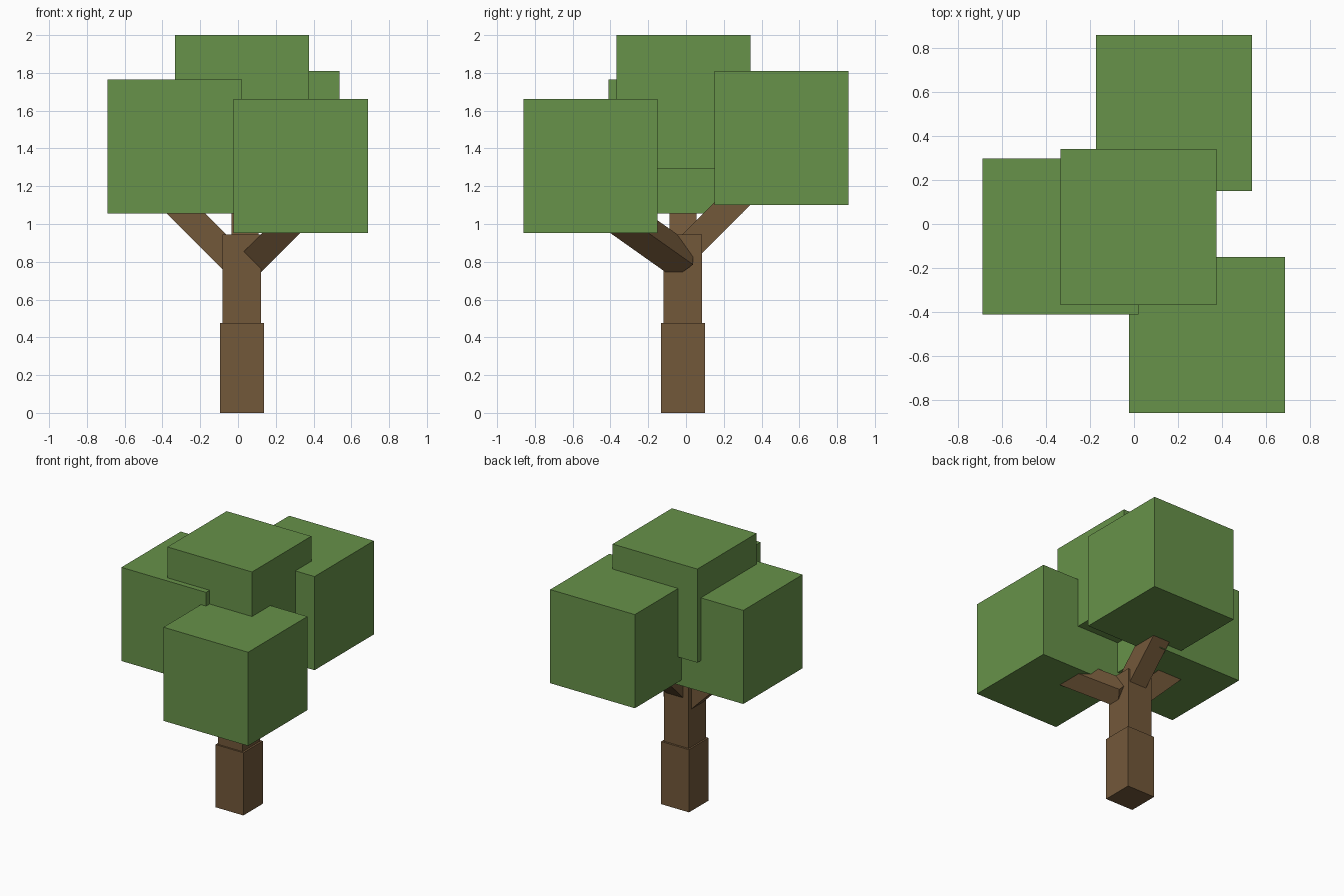
import bpy
from math import radians
from mathutils import Euler, Vector

if "Cube" in bpy.data.objects:
    bpy.data.objects.remove(bpy.data.objects["Cube"])


def material(name, color):
    m = bpy.data.materials.new(name)
    m.diffuse_color = (*color, 1)
    m.use_nodes = True
    m.node_tree.nodes["Principled BSDF"].inputs["Base Color"].default_value = m.diffuse_color
    return m


bark = material("bark brown", (0.171, 0.098, 0.042))
leaf = material("leaf green", (0.136, 0.287, 0.067))


def box(name, center, size, mat, rot=(0, 0, 0)):
    bpy.ops.mesh.primitive_cube_add(size=1, location=center, rotation=rot)
    ob = bpy.context.object
    ob.name = name
    ob.scale = size
    ob.data.materials.append(mat)
    return ob


def branch(name, base, tilt_x, tilt_y, length=0.6, width=0.143):
    # square beam growing from its base along the tilted axis
    rot = Euler((radians(tilt_x), radians(tilt_y), 0))
    axis = rot.to_matrix() @ Vector((0, 0, 1))
    box(name, Vector(base) + axis * length / 2, (width, width, length), bark, rot)


# Trunk: wide foot and narrower upper part
box("trunk_lower", (0.021, -0.016, 0.2375), (0.234, 0.234, 0.475), bark)
box("trunk_upper", (0.02, -0.017, 0.70), (0.206, 0.206, 0.49), bark)

# Branches
branch("branch_left", (0.02, -0.017, 0.76), 0, -45)
branch("branch_back", (0.037, -0.02, 0.842), -45, 0)
branch("branch_front", (0.077, -0.013, 0.80), 45, 45)

# Foliage cubes
for name, center in {
    "foliage_top": (0.021, -0.014, 1.645),
    "foliage_left": (-0.335, -0.056, 1.411),
    "foliage_back": (0.182, 0.505, 1.455),
    "foliage_front": (0.332, -0.505, 1.307),
}.items():
    box(name, center, (0.71, 0.71, 0.71), leaf)
